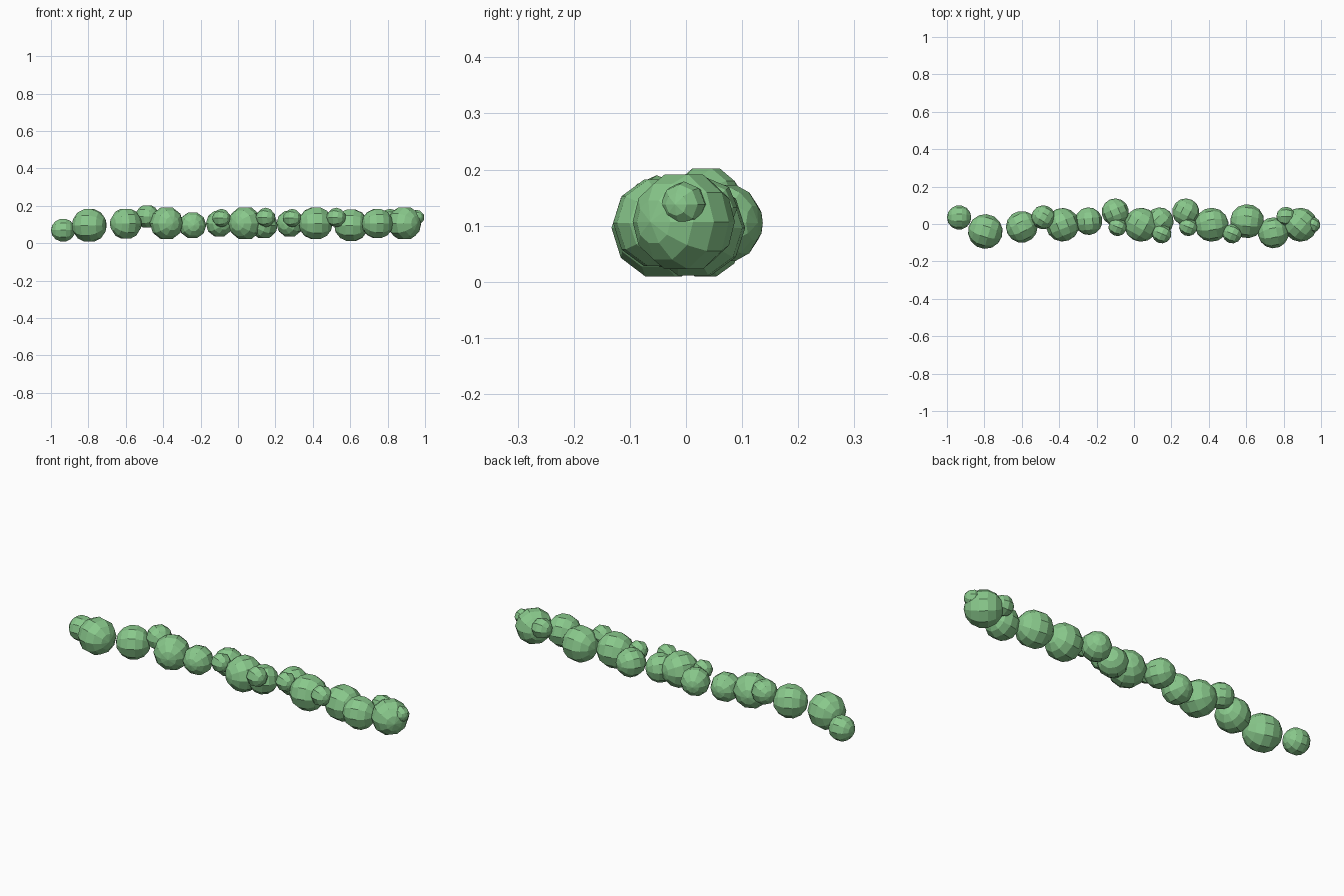
import bpy
from math import radians

# leaf green material
green = bpy.data.materials.new("leaf_green")
green.diffuse_color = (0.25, 0.58, 0.26, 1)

# one row per clump: x, y, z, radius, yaw of the pole axis in degrees
clumps = [
    (-0.935, 0.035, 0.070, 0.065, 0),
    (-0.795, -0.040, 0.096, 0.093, 0),
    (-0.600, -0.015, 0.105, 0.085, 60),
    (-0.485, 0.036, 0.143, 0.064, 20),
    (-0.382, -0.004, 0.107, 0.090, 0),
    (-0.243, 0.015, 0.096, 0.074, 0),
    (-0.100, 0.064, 0.105, 0.073, 35),
    (0.038, -0.004, 0.107, 0.091, 0),
    (0.138, 0.015, 0.096, 0.074, 0),
    (0.277, 0.064, 0.105, 0.073, 35),
    (0.415, -0.004, 0.107, 0.091, 0),
    (0.605, 0.015, 0.096, 0.091, 0),
    (0.745, -0.047, 0.105, 0.083, 35),
    (0.890, -0.004, 0.107, 0.091, 0),
]
# small tufts sitting between the clumps
tufts = [
    (-0.088, -0.016, 0.135, 0.049, 0),
    (0.148, -0.052, 0.138, 0.052, 0),
    (0.290, -0.016, 0.135, 0.049, 0),
    (0.525, -0.052, 0.138, 0.052, 0),
    (0.813, 0.040, 0.132, 0.052, 20),
    (0.955, -0.004, 0.138, 0.041, 0),
]


def ball(name, row, segments, rings, tilt):
    x, y, z, r, yaw = row
    bpy.ops.mesh.primitive_uv_sphere_add(
        segments=segments, ring_count=rings, radius=r, location=(x, y, z),
        rotation=(radians(tilt), radians(90), radians(yaw)))
    ob = bpy.context.object
    ob.name = name
    ob.data.materials.append(green)


for i, row in enumerate(clumps):
    ball(f"garland_clump_{i + 1}", row, 10, 7, 17 * i)
for i, row in enumerate(tufts):
    ball(f"garland_tuft_{i + 1}", row, 8, 6, 22.5)
